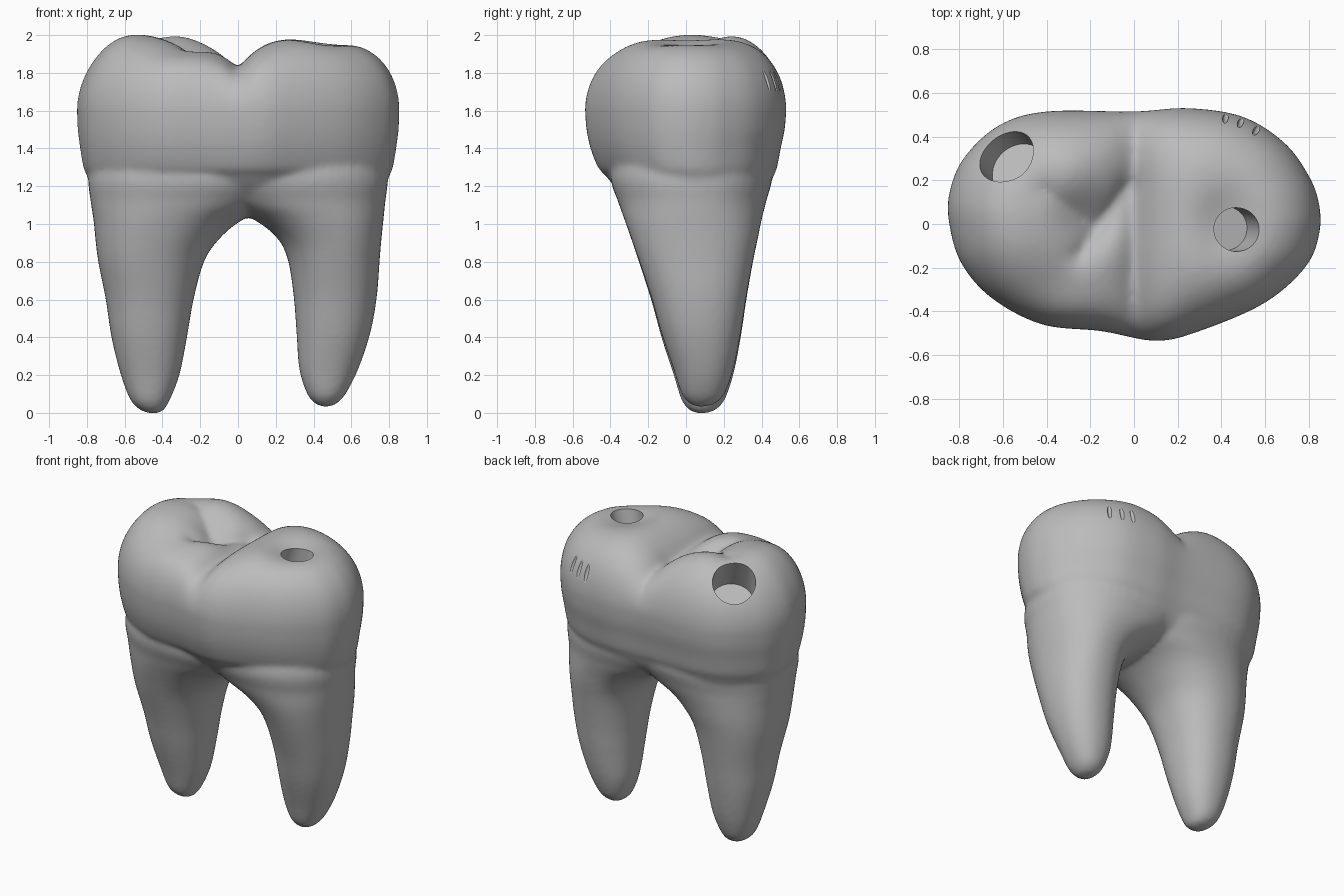
import bpy, bmesh
from math import sin, cos, tau, exp, sqrt, copysign
from mathutils import Vector

if "Cube" in bpy.data.objects:
    bpy.data.objects.remove(bpy.data.objects["Cube"])


def spline(rows, steps, closed=False):
    """Smooth interpolation through rows of equal length."""
    rows = [Vector(r) for r in rows]
    count = len(rows)
    result = []
    for i in range(count if closed else count - 1):
        if closed:
            a, b, c, d = (rows[(i + k) % count] for k in (-1, 0, 1, 2))
        else:
            a, b, c, d = (rows[min(max(i + k, 0), count - 1)] for k in (-1, 0, 1, 2))
        for s in range(steps):
            t = s / steps
            result.append(b + (c - a) * (t / 2) + (a * 2 - b * 5 + c * 4 - d) * (t * t / 2)
                          + (b * 3 - a - c * 3 + d) * (t ** 3 / 2))
    return result if closed else result + [rows[-1]]


def loft(bm, rings, bottom, top):
    """Skin a stack of rings and close it with a point at each end."""
    loops = [[bm.verts.new(p) for p in ring] for ring in rings]
    n = len(loops[0])
    low, high = bm.verts.new(bottom), bm.verts.new(top)
    for i in range(n):
        j = (i + 1) % n
        for lower, upper in zip(loops, loops[1:]):
            bm.faces.new((lower[i], lower[j], upper[j], upper[i]))
        bm.faces.new((low, loops[0][j], loops[0][i]))
        bm.faces.new((high, loops[-1][i], loops[-1][j]))


def bump(x, y, cx, cy, rx, ry):
    return exp(-((x - cx) / rx) ** 2 - ((y - cy) / ry) ** 2)


def groove(x, y, start, end, width):
    """Sharp valley that fades away from a line segment."""
    a, b, p = Vector(start), Vector(end), Vector((x, y))
    t = min(max((p - a).dot(b - a) / (b - a).length_squared, 0), 1)
    return exp(-(p - a.lerp(b, t)).length / width)


def chewing_height(x, y):
    h = 1.98 + 0.08 * bump(x, y, -0.66, 0.02, 0.23, 0.4)
    h += 0.04 * bump(x, y, -0.32, 0.27, 0.16, 0.2)
    h += 0.02 * bump(x, y, 0.28, 0, 0.15, 0.4)
    h += 0.09 * max(x, 0) ** 2
    h -= 0.06 * bump(x, y, 0.42, 0, 0.15, 0.17)
    h -= 0.04 * bump(x, y, -0.3, -0.3, 0.25, 0.15)
    h -= 0.06 * bump(x, y, -0.2, 0.03, 0.14, 0.14)
    h -= 0.17 * exp(-sqrt(x * x + 0.0005) / 0.1)
    h -= 0.06 * groove(x, y, (-0.25, -0.14), (-0.04, 0.17), 0.05)
    h -= 0.04 * groove(x, y, (-0.2, 0), (-0.42, 0.16), 0.06)
    return h


def squarish(value):
    return copysign(abs(value) ** 0.9, value)


# Crown: widest outline, neck rings below it, domed chewing surface above
outline = spline([(0.85, -0.03), (0.845, 0.1), (0.8, 0.22), (0.69, 0.37), (0.5, 0.49),
                  (0.25, 0.53), (0, 0.515), (-0.4, 0.515), (-0.62, 0.45), (-0.78, 0.3),
                  (-0.845, 0.14), (-0.845, 0), (-0.79, -0.18), (-0.65, -0.34),
                  (-0.42, -0.46), (-0.15, -0.49), (0.1, -0.535), (0.3, -0.49),
                  (0.6, -0.36), (0.79, -0.19)], 6, True)
neck = spline([(0.3, 0.25, 0.04, 1.07), (0.65, 0.54, 0.04, 1.1), (0.82, 0.68, 0.04, 1.15),
               (0.91, 0.78, 0.03, 1.21), (0.94, 0.84, 0.02, 1.26), (0.96, 0.89, 0.01, 1.3),
               (0.98, 0.945, 0, 1.4), (0.995, 0.985, 0, 1.5), (1, 1, 0, 1.6)], 5)
crown_rings = [[(x * sx, y * sy + dy, z) for x, y in outline] for sx, sy, dy, z in neck]
layers = 48
for i in range(1, layers):
    s = cos(i / layers * tau / 4)
    dome = sqrt(1 - s ** 4)
    crown_rings.append([(x * s, y * s, 1.6 + (chewing_height(x * s, y * s) - 1.6) * dome)
                        for x, y in outline])
body = bmesh.new()
loft(body, crown_rings, (0.03, 0.04, 1.06), (0, 0, chewing_height(0, 0)))

# Roots: height, right root from/to, left root from/to, depth from/to
root_rows = spline([(0.005, -0.5, -0.4, 0.42, 0.51, 0.03, 0.14),
                    (0.06, -0.565, -0.365, 0.37, 0.565, -0.02, 0.2),
                    (0.2, -0.62, -0.31, 0.325, 0.635, -0.065, 0.25),
                    (0.4, -0.67, -0.27, 0.31, 0.7, -0.13, 0.29),
                    (0.6, -0.7, -0.235, 0.295, 0.735, -0.185, 0.32),
                    (0.8, -0.74, -0.18, 0.265, 0.75, -0.25, 0.355),
                    (0.92, -0.755, -0.1, 0.21, 0.76, -0.29, 0.38),
                    (1.02, -0.765, 0.02, 0.09, 0.77, -0.325, 0.4),
                    (1.12, -0.78, 0.22, -0.12, 0.78, -0.36, 0.425),
                    (1.26, -0.79, 0.4, -0.3, 0.79, -0.4, 0.455),
                    (1.45, -0.72, 0.3, -0.2, 0.72, -0.34, 0.4)], 5)
for column, lift in ((1, 0), (3, 0.035)):
    rings = []
    for row in root_rows:
        x0, x1, (y0, y1) = row[column], row[column + 1], row[5:7]
        z = row[0] + lift * max(0, 1 - row[0])
        ring = []
        for k in range(48):
            c, s = squarish(cos(k * tau / 48)), squarish(sin(k * tau / 48))
            ring.append(((x0 + x1) / 2 + (x1 - x0) / 2 * c, (y0 + y1) / 2 + (y1 - y0) / 2 * s, z))
        rings.append(ring)
    mid = sum(root_rows[0][column:column + 2]) / 2
    loft(body, rings, (mid, 0.08, lift - 0.005), (mid, 0, 1.5))

bmesh.ops.recalc_face_normals(body, faces=body.faces)
mesh = bpy.data.meshes.new("tooth")
body.to_mesh(mesh)
body.free()
tooth = bpy.data.objects.new("tooth", mesh)
bpy.context.collection.objects.link(tooth)

enamel = bpy.data.materials.new("grey_enamel")
enamel.use_nodes = True
colour = (0.5, 0.5, 0.5, 1)
enamel.diffuse_color = colour
enamel.node_tree.nodes["Principled BSDF"].inputs["Base Color"].default_value = colour
mesh.materials.append(enamel)


def bake(obj):
    bpy.ops.object.select_all(action="DESELECT")
    obj.select_set(True)
    bpy.context.view_layer.objects.active = obj
    bpy.ops.object.convert(target="MESH")


# Fuse crown and roots into one skin
fuse = tooth.modifiers.new("fuse", "REMESH")
fuse.mode = "VOXEL"
fuse.voxel_size = 0.016
soften = tooth.modifiers.new("soften", "SMOOTH")
soften.factor = 0.5
soften.iterations = 10
bake(tooth)

# Cavities: opening, floor and radius of each drilled hole
cutters = []
for name, opening, floor, radius in (("large_cavity", (-0.63, 0.36, 2.02), (-0.52, 0.24, 1.72), 0.135),
                                     ("small_cavity", (0.51, -0.03, 2.1), (0.42, -0.02, 1.76), 0.1)):
    top, base = Vector(opening), Vector(floor)
    axis = top - base
    bpy.ops.mesh.primitive_cylinder_add(vertices=48, radius=radius, depth=axis.length,
                                        location=(top + base) / 2,
                                        rotation=axis.to_track_quat("Z", "Y").to_euler())
    cutters.append((name, bpy.context.object))

# Chips: shallow scratches on the back of the crown
for x, y in ((0.42, 0.49), (0.49, 0.47), (0.56, 0.43)):
    spot, normal = tooth.closest_point_on_mesh((x, y, 1.76))[1:3]
    bpy.ops.mesh.primitive_uv_sphere_add(segments=16, ring_count=8, radius=1,
                                         location=spot + normal * 0.004,
                                         rotation=normal.to_track_quat("X", "Z").to_euler())
    bpy.context.object.scale = (0.018, 0.014, 0.07)
    cutters.append(("chip", bpy.context.object))

for name, cutter in cutters:
    cutter.name = name
    cutter.hide_render = True
    cut = tooth.modifiers.new(name, "BOOLEAN")
    cut.operation = "DIFFERENCE"
    cut.solver = "EXACT"
    cut.object = cutter
bake(tooth)
for name, cutter in cutters:
    bpy.data.objects.remove(cutter)
bpy.ops.object.shade_smooth_by_angle(angle=0.7)
